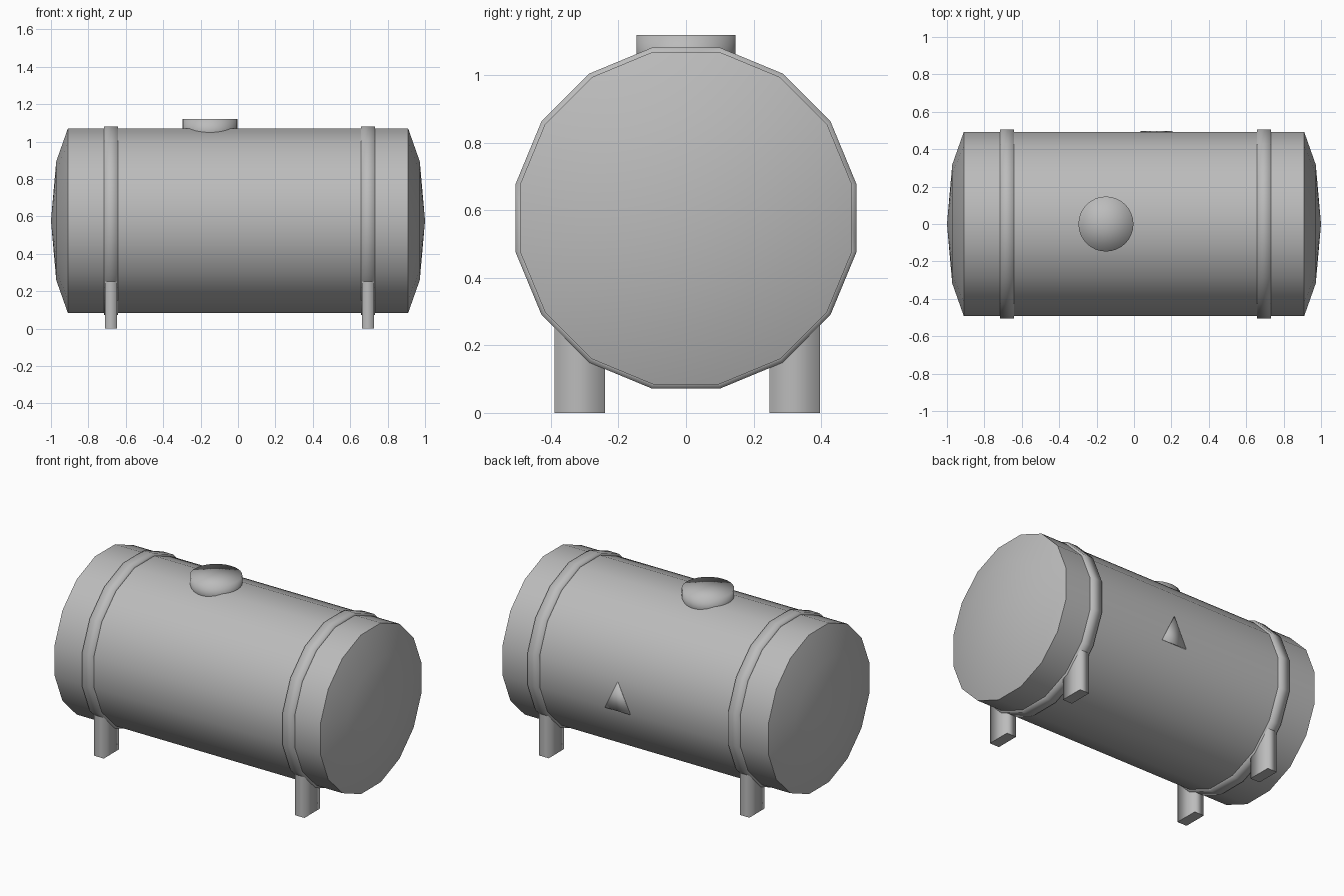
import bpy, bmesh, math
from mathutils import Matrix

cube = bpy.data.objects.get("Cube")
if cube:
    bpy.data.objects.remove(cube)

SIDES = 16
AXIS_Z = 0.577

grey = bpy.data.materials.new("painted grey")
grey.use_nodes = True
grey.diffuse_color = (0.5, 0.5, 0.5, 1)
grey.node_tree.nodes["Principled BSDF"].inputs["Base Color"].default_value = grey.diffuse_color


def finish(name, bm, sharp_angle=180):
    """Turn a bmesh into a smooth shaded object, keeping steep edges sharp."""
    bmesh.ops.recalc_face_normals(bm, faces=bm.faces)
    for f in bm.faces:
        f.smooth = True
    for e in bm.edges:
        e.smooth = e.calc_face_angle(0) < math.radians(sharp_angle)
    mesh = bpy.data.meshes.new(name)
    bm.to_mesh(mesh)
    bm.free()
    mesh.materials.append(grey)
    obj = bpy.data.objects.new(name, mesh)
    bpy.context.collection.objects.link(obj)
    return obj


def lathe(name, profile, sharp_angle, closed=False):
    """Revolve (x, radius) points around the tank axis, flat side up."""
    bm = bmesh.new()
    rings = []
    for x, r in profile:
        ring = []
        for i in range(SIDES if r else 1):
            a = 2 * math.pi * (i + 0.5) / SIDES
            ring.append(bm.verts.new((x, r * math.cos(a), AXIS_Z + r * math.sin(a))))
        rings.append(ring)
    pairs = list(zip(rings, rings[1:]))
    if closed:
        pairs.append((rings[-1], rings[0]))
    for a, b in pairs:
        for i in range(SIDES):
            j = (i + 1) % SIDES
            if len(a) == 1:
                bm.faces.new((a[0], b[i], b[j]))
            elif len(b) == 1:
                bm.faces.new((a[i], a[j], b[0]))
            else:
                bm.faces.new((a[i], a[j], b[j], b[i]))
    return finish(name, bm, sharp_angle)


# Tank shell with shallow domed ends
half = [(1.0, 0), (0.972, 0.323), (0.91, 0.502)]
lathe("tank", [(-x, r) for x, r in half] + half[::-1], 40)

# Straps and the legs beneath them
for side, x in (("right", -0.679), ("left", 0.695)):
    lathe(side + "_strap", [(x - 0.042, 0.485), (x - 0.036, 0.515),
                            (x + 0.036, 0.515), (x + 0.042, 0.485)], 180, closed=True)
    for end, y in (("front", -0.315), ("back", 0.322)):
        bm = bmesh.new()
        bmesh.ops.create_cube(bm, size=1, matrix=Matrix.Translation((x, y, 0.145))
                              @ Matrix.Diagonal((0.066, 0.15, 0.29, 1)))
        leg = finish(f"{end}_{side}_leg", bm)
        # Round the upright edges, keep the foot and top crisp
        for e in leg.data.edges:
            a, b = (leg.data.vertices[v].co for v in e.vertices)
            e.use_edge_sharp = abs(a.z - b.z) < 0.01

# Filler hatch, softly shaded over its rim
bm = bmesh.new()
bmesh.ops.create_cone(bm, cap_ends=True, cap_tris=True, segments=32,
                      radius1=0.147, radius2=0.147, depth=0.12,
                      matrix=Matrix.Translation((-0.15, 0, 1.06)))
finish("hatch", bm)

# Thin triangular plate on the back
bm = bmesh.new()
corners = [(0.035, 0.475), (0.207, 0.475), (0.121, 0.655)]
face = bm.faces.new([bm.verts.new((x, 0.4975, z)) for x, z in corners])
extruded = bmesh.ops.extrude_face_region(bm, geom=[face], use_keep_orig=True)
new_verts = [v for v in extruded["geom"] if isinstance(v, bmesh.types.BMVert)]
bmesh.ops.translate(bm, verts=new_verts, vec=(0, -0.009, 0))
finish("triangle_plate", bm)
